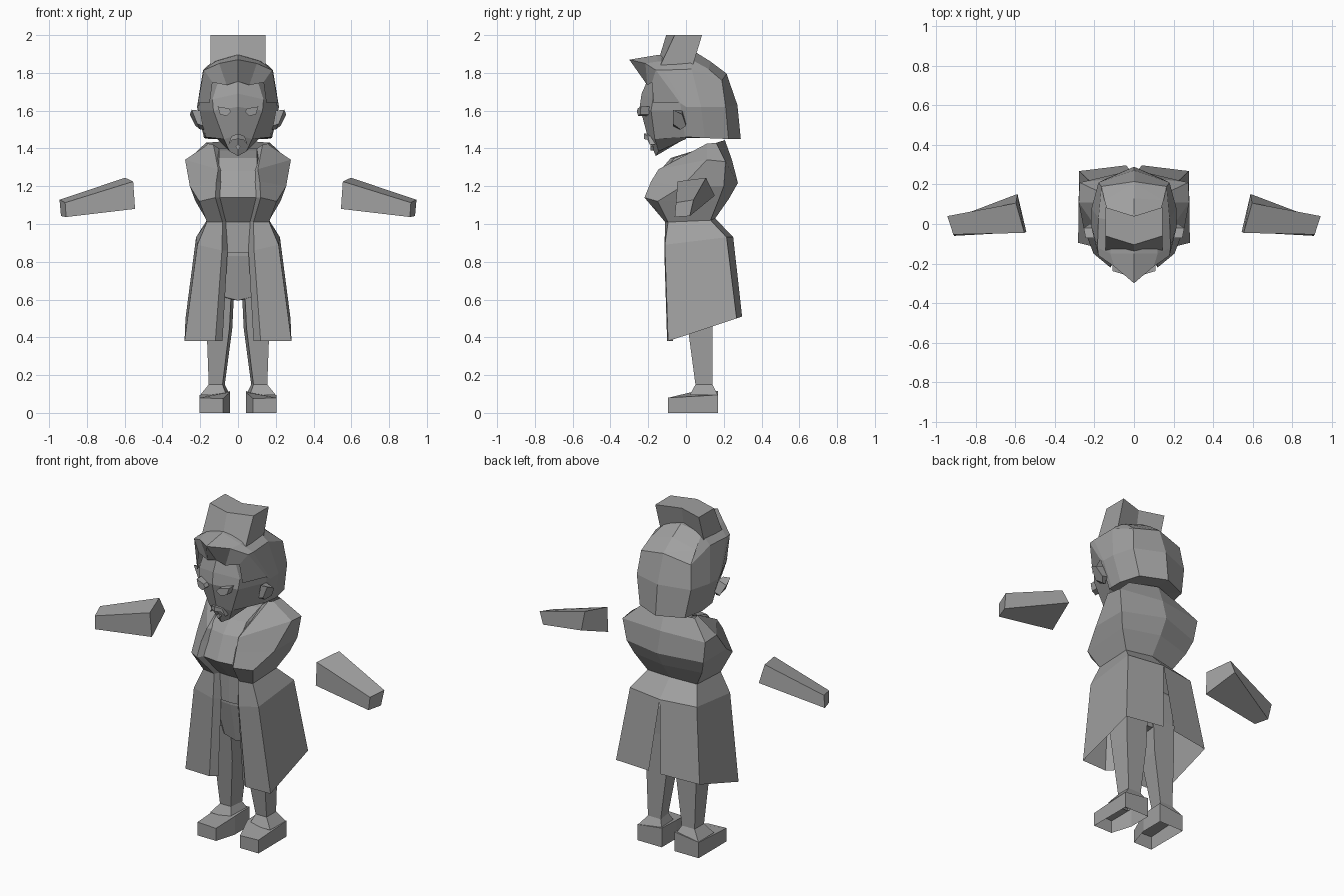
import bpy, bmesh

grey = bpy.data.materials.new("plain grey")
grey.diffuse_color = (0.35, 0.35, 0.35, 1)


def loft(name, rings, closed=False, cap_start=False, cap_end=False):
    """Skin rows of points, then mirror the half across x = 0."""
    bm = bmesh.new()
    rows = [[bm.verts.new(p) for p in r] for r in rings]
    n = len(rows[0])
    for a, b in zip(rows, rows[1:]):
        for i in range(n if closed else n - 1):
            j = (i + 1) % n
            bm.faces.new((a[i], a[j], b[j], b[i]))
    if cap_start:
        bm.faces.new(rows[0])
    if cap_end:
        bm.faces.new(rows[-1])
    bmesh.ops.remove_doubles(bm, verts=bm.verts, dist=0.0005)
    bmesh.ops.recalc_face_normals(bm, faces=bm.faces)
    # open shells: make most faces look away from the shell's own middle
    mid_y = sum(v.co.y for v in bm.verts) / len(bm.verts)
    out = sum(f.calc_area() * (f.normal.x * f.calc_center_median().x
              + f.normal.y * (f.calc_center_median().y - mid_y)) for f in bm.faces)
    if not closed and out < 0:
        bmesh.ops.reverse_faces(bm, faces=bm.faces)
    me = bpy.data.meshes.new(name)
    bm.to_mesh(me)
    bm.free()
    me.materials.append(grey)
    ob = bpy.data.objects.new(name, me)
    bpy.context.collection.objects.link(ob)
    m = ob.modifiers.new("mirror", 'MIRROR')
    m.use_clip = True
    m.merge_threshold = 0.001
    return ob


# Coat: inner lapel, lapel edge, side front, side back, back centre (slit below)
loft("coat", [
    [(.10, .09, 1.40), (.13, .10, 1.42), (.155, .11, 1.425), (.17, .16, 1.43), (0, .206, 1.444)],
    [(.08, -.10, 1.28), (.105, -.145, 1.29), (.28, .11, 1.34), (.275, .21, 1.33), (0, .243, 1.34)],
    [(.09, -.15, 1.22), (.115, -.185, 1.225), (.255, -.02, 1.20), (.255, .20, 1.20), (0, .275, 1.217)],
    [(.09, -.18, 1.14), (.12, -.22, 1.14), (.205, -.15, 1.12), (.225, .17, 1.12), (0, .225, 1.13)],
    [(.055, -.07, 1.01), (.082, -.11, 1.01), (.165, -.095, 1.01), (.165, .13, 1.02), (0, .155, 1.03)],
    [(.055, -.08, .86), (.085, -.115, .86), (.215, -.112, .89), (.222, .215, .93), (0, .25, .93)],
    [(.082, -.07, .38), (.12, -.10, .38), (.283, -.095, .38), (.278, .268, .50), (.04, .297, .51)],
])

# Shirt and trouser top, seen between the lapels
loft("shirt", [
    [(0, .16, 1.40), (0, .05, 1.39), (.10, .06, 1.39), (.10, .15, 1.40), (0, .16, 1.40)],
    [(0, .20, 1.34), (0, -.08, 1.35), (.10, -.06, 1.35), (.15, .16, 1.34), (0, .20, 1.34)],
    [(0, .22, 1.28), (0, -.14, 1.28), (.10, -.12, 1.28), (.17, .16, 1.28), (0, .22, 1.28)],
    [(0, .20, 1.14), (0, -.20, 1.14), (.12, -.185, 1.14), (.17, .14, 1.14), (0, .20, 1.14)],
    [(0, .13, 1.01), (0, -.085, 1.01), (.10, -.08, 1.01), (.14, .11, 1.01), (0, .13, 1.01)],
    [(0, .14, .85), (0, -.085, .85), (.11, -.075, .85), (.15, .12, .85), (0, .14, .85)],
], cap_start=True)
loft("trouser_top", [
    [(0, .14, .85), (0, -.07, .85), (.11, -.06, .85), (.16, .05, .85), (.15, .13, .85), (0, .14, .85)],
    [(0, .15, .83), (0, -.07, .83), (.11, -.06, .83), (.165, .05, .83), (.15, .14, .83), (0, .15, .83)],
    [(0, .13, .60), (0, -.02, .595), (.075, -.02, .615), (.165, .04, .62), (.16, .14, .62), (0, .13, .60)],
], cap_end=True)


def box_ring(x0, x1, y0, y1, z, skew=0):
    return [(x0 + skew, y0, z), (x1, y0, z), (x1, y1, z), (x0, y1, z)]


# Legs with flared ankles, and hollow shoes
loft("leg", [
    box_ring(.02, .168, -.02, .14, .66, .015),
    box_ring(.03, .166, .01, .14, .45, .015),
    box_ring(.07, .155, .05, .14, .15, .012),
    box_ring(.042, .20, .02, .168, .095, .02),
], closed=True)
loft("shoe", [
    [(.08, -.095, .075), (.203, -.095, .08), (.203, .17, .095), (.042, .17, .115), (.042, .03, .11)],
    [(.08, -.095, 0), (.203, -.095, 0), (.203, .17, 0), (.042, .17, 0), (.042, .03, 0)],
], closed=True, cap_start=True)

# Detached forearms
loft("forearm", [
    [(.555, -.045, 1.225), (.598, .106, 1.245), (.59, .152, 1.15), (.545, -.04, 1.08)],
    [(.915, -.053, 1.113), (.945, .04, 1.128), (.937, .02, 1.042), (.91, -.06, 1.037)],
], closed=True, cap_start=True, cap_end=True)

# Face: centre, front cheek, side
loft("face", [
    [(0, -.20, 1.77), (.10, -.175, 1.77), (.175, -.12, 1.80)],
    [(0, -.235, 1.69), (.135, -.175, 1.66), (.205, -.04, 1.66)],
    [(0, -.245, 1.62), (.13, -.185, 1.60), (.21, -.005, 1.60)],
    [(0, -.205, 1.47), (.075, -.165, 1.45), (.17, 0, 1.46)],
    [(0, -.16, 1.36), (.045, -.145, 1.385), (.11, 0, 1.45)],
    [(0, 0, 1.455), (.05, 0, 1.455), (.11, 0, 1.455)],
])

# Hair: brow edge, temple, side, back corner, back centre, row by row downwards
loft("hair", [
    [(0, -.30, 1.87), (0, -.15, 1.895), (0, .05, 1.91), (0, .13, 1.86), (0, .21, 1.80)],
    [(.10, -.215, 1.85), (.12, -.15, 1.86), (.12, .02, 1.875), (.15, .12, 1.82), (0, .21, 1.80)],
    [(.18, -.16, 1.815), (.185, -.12, 1.815), (.18, .03, 1.82), (.165, .19, 1.76), (0, .215, 1.795)],
    [(.213, -.03, 1.64), (.217, 0, 1.62), (.215, .08, 1.62), (.18, .21, 1.62), (0, .272, 1.63)],
    [(.172, -.005, 1.46), (.175, .02, 1.46), (.18, .10, 1.455), (.15, .225, 1.45), (0, .29, 1.45)],
    [(.10, 0, 1.455), (.10, .02, 1.455), (.10, .08, 1.455), (.08, .15, 1.455), (0, .16, 1.455)],
])
# Underside of the peaked fringe and the hairline
loft("fringe", [
    [(0, -.30, 1.87), (.10, -.215, 1.85), (.18, -.16, 1.815), (.213, -.03, 1.64)],
    [(0, -.21, 1.755), (.06, -.205, 1.735), (.135, -.18, 1.75), (.15, -.172, 1.64)],
])
loft("skull_base", [
    [(0, .16, 1.455), (.08, .15, 1.455), (.10, .08, 1.455)],
    [(0, 0, 1.455), (.05, 0, 1.455), (.10, 0, 1.455)],
])

# Swept-back chevron crown, half of a prism
loft("crown", [
    [(0, -.16, 1.82), (.145, -.145, 1.82), (.145, .03, 1.82), (0, .01, 1.82)],
    [(0, -.105, 2), (.145, -.06, 2), (.145, .085, 2), (0, .04, 2)],
], cap_start=False, cap_end=True)

# Ears
loft("ear", [
    [(.20, -.07, 1.60), (.20, -.02, 1.60), (.19, 0, 1.53), (.18, -.03, 1.50), (.185, -.07, 1.52)],
    [(.245, -.07, 1.605), (.255, -.02, 1.58), (.225, 0, 1.52), (.20, -.03, 1.50), (.215, -.07, 1.53)],
], closed=True, cap_end=True)

# Eyes: thin slanted blocks
eye = [(.035, 1.595), (.06, 1.572), (.095, 1.58), (.108, 1.622), (.05, 1.612)]
loft("eye", [[(x, -.205 + .3 * (x - .07), z) for x, z in eye],
             [(x, -.25 + .3 * (x - .07), z) for x, z in eye]], closed=True, cap_end=True)

# Moustache and small pointed beard
tache = [(0, 1.478), (.035, 1.465), (.05, 1.42), (.03, 1.445), (0, 1.45)]
loft("moustache", [[(x, -.165, z) for x, z in tache],
                   [(x, -.222 + .6 * x, z) for x, z in tache]], cap_end=True)
beard = [(0, 1.42), (.014, 1.41), (0, 1.39)]
loft("beard", [[(x, -.15, z) for x, z in beard],
               [(x, -.188, z) for x, z in beard]], cap_end=True)
